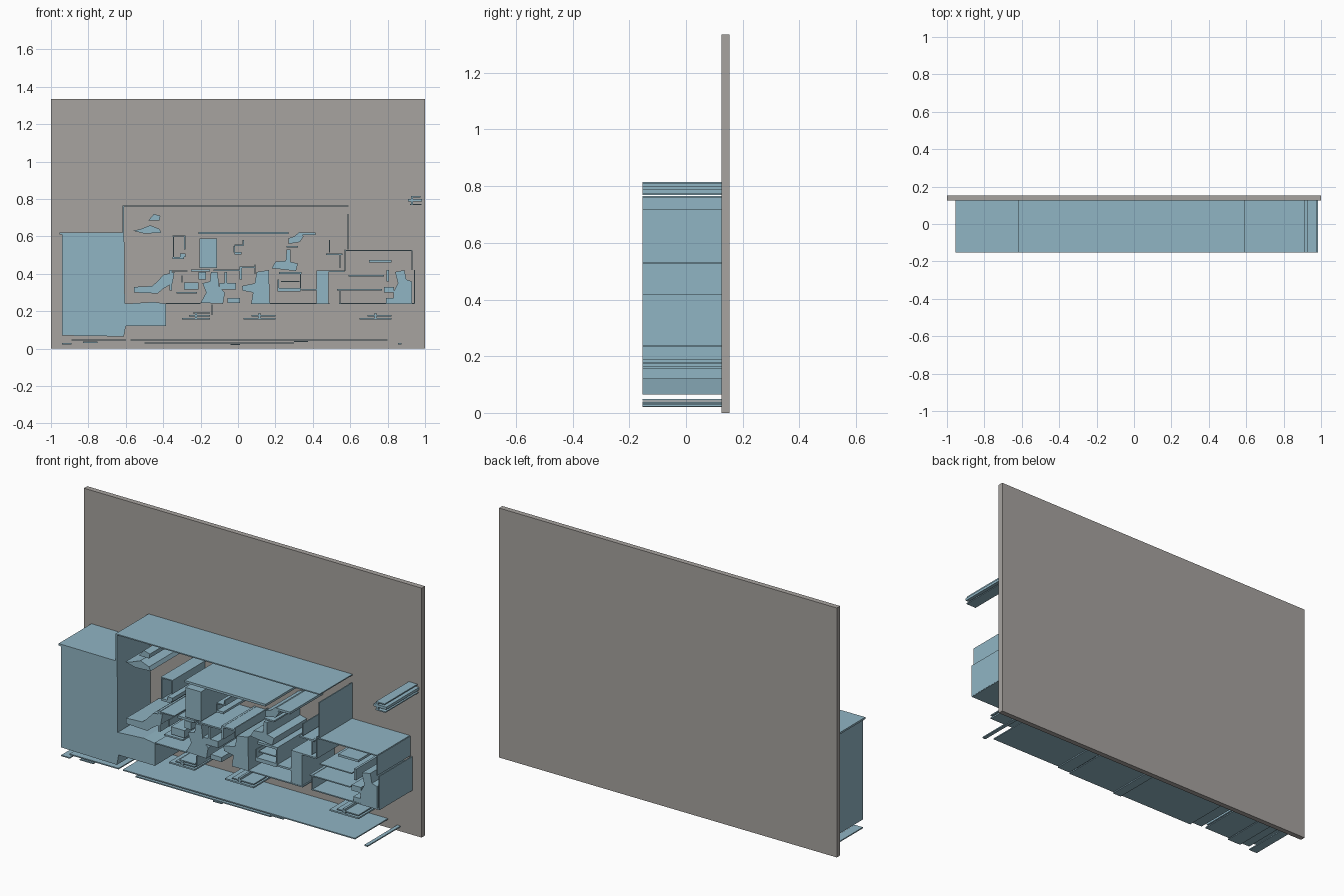
import bpy
import bmesh
from mathutils import Vector

if "Cube" in bpy.data.objects:
    bpy.data.objects.remove(bpy.data.objects["Cube"], do_unlink=True)

FRONT, WALL, BACK = -.153, .125, .153


def make_material(name, red, green, blue):
    material = bpy.data.materials.new(name)
    material.use_nodes = True
    colour = (red, green, blue, 1)
    material.diffuse_color = colour
    material.node_tree.nodes["Principled BSDF"].inputs["Base Color"].default_value = colour
    return material


warm_grey = make_material("warm_grey", .39, .37, .35)
pale_blue = make_material("pale_blue", .28, .46, .55)


def extrude(name, outline, near=FRONT, far=WALL, material=pale_blue):
    """Extrude a closed front outline of (x, z) points from near to far."""
    mesh = bpy.data.meshes.new(name)
    bm = bmesh.new()
    face = bm.faces.new([bm.verts.new((x, near, z)) for x, z in outline])
    moved = bmesh.ops.extrude_face_region(bm, geom=[face])["geom"]
    corners = [item for item in moved if isinstance(item, bmesh.types.BMVert)]
    bmesh.ops.translate(bm, vec=Vector((0, far - near, 0)), verts=corners)
    bmesh.ops.recalc_face_normals(bm, faces=bm.faces)
    bm.to_mesh(mesh)
    bm.free()
    mesh.materials.append(material)
    part = bpy.data.objects.new(name, mesh)
    bpy.context.collection.objects.link(part)
    return part


def block(name, left, right, low, high, **options):
    """Extrude a rectangle."""
    return extrude(name, [(left, low), (right, low), (right, high), (left, high)], **options)


def shelf(name, left, right, height, thick=.006):
    """Thin horizontal sheet."""
    return block(name, left, right, height - thick / 2, height + thick / 2)


def fin(name, across, low, high, thick=.006):
    """Thin upright sheet."""
    return block(name, across - thick / 2, across + thick / 2, low, high)


# Backing board
block("backing_board", -1, 1, 0, 1.335, near=WALL, far=BACK, material=warm_grey)

# Large block with its step, and the tall shell around the middle
extrude("large_left_block", [
    (-.94, .07), (-.61, .065), (-.6, .12), (-.385, .12), (-.385, .24),
    (-.45, .25), (-.605, .24), (-.61, .76), (-.617, .76), (-.617, .62),
    (-.955, .622), (-.955, .612), (-.942, .61)])
shelf("shell_roof", -.617, .59, .762)
fin("shell_right_wall", .588, .53, .72)
shelf("right_box_roof", .575, .93, .525)
fin("right_box_upper_wall", .93, .42, .525)
fin("right_box_lower_wall", .943, .24, .42)
shelf("right_box_floor", .54, .945, .241)
shelf("shell_floor_left", -.385, -.2, .241)
shelf("shell_floor_right", .17, .49, .241)

# Upper shelf and hanging pieces
shelf("upper_shelf_left", -.21, .27, .618, thick=.012)
shelf("upper_shelf_right", .33, .415, .615, thick=.012)
extrude("upper_shelf_bracket", [
    (.27, .56), (.33, .57), (.35, .6), (.33, .625), (.3, .6), (.27, .59)])
extrude("upper_flap_small", [(-.48, .685), (-.42, .685), (-.415, .71), (-.45, .72)])
extrude("upper_flap_large", [
    (-.56, .63), (-.5, .615), (-.41, .62), (-.42, .64), (-.47, .66), (-.52, .64)])

# Left pair of posts
fin("left_post_outer", -.345, .48, .6)
fin("left_post_inner", -.285, .53, .6)
shelf("left_post_cap", -.35, -.28, .602)
shelf("left_post_foot", -.35, -.29, .485, thick=.012)
block("left_post_knob", -.31, -.28, .49, .51)

# Central panel and its sills
block("central_panel", -.205, -.112, .43, .588)
shelf("central_panel_sill_left", -.25, -.15, .418, thick=.012)
shelf("central_panel_sill_right", -.13, .01, .42, thick=.008)

# Small hook right of the panel
fin("hook_stem", -.02, .515, .55)
shelf("hook_upper_arm", -.02, .03, .553)
shelf("hook_lower_arm", -.02, .02, .51, thick=.012)
fin("hook_tip", .028, .553, .58)

# Wedge seat and bracket in the upper right
extrude("wedge_seat", [
    (.18, .43), (.31, .415), (.32, .455), (.28, .465),
    (.28, .53), (.26, .53), (.255, .47), (.2, .465)])
shelf("wedge_shelf", .26, .32, .545, thick=.008)
fin("bracket_stem", .49, .515, .58)
shelf("bracket_arm", .47, .56, .505, thick=.008)
fin("bracket_back", .545, .43, .51)
shelf("bracket_foot", .42, .57, .415, thick=.008)
fin("bracket_brace", .572, .415, .53)

# Left lower group
extrude("left_ramp", [
    (-.555, .3), (-.43, .295), (-.4, .32), (-.35, .35), (-.34, .41),
    (-.4, .395), (-.43, .36), (-.46, .335), (-.555, .33)])
fin("left_lower_post", -.36, .31, .42, thick=.012)
shelf("left_lower_sill", -.37, -.27, .415)
block("left_lower_hinge", -.29, -.21, .315, .355)
shelf("left_lower_ledge", -.33, -.22, .3, thick=.008)
fin("left_lower_edge", -.3, .355, .39)

# Central lower group
extrude("centre_left_body", [
    (-.2, .245), (-.08, .24), (-.07, .3), (-.1, .33), (-.11, .41),
    (-.145, .41), (-.15, .36), (-.19, .35), (-.17, .3)])
block("centre_left_arm", -.1, -.01, .315, .35)
fin("centre_left_strut", -.065, .35, .41, thick=.012)
block("centre_left_step", -.21, -.17, .37, .41)
block("centre_link", -.055, .01, .245, .27)
extrude("centre_column", [
    (.07, .24), (.17, .24), (.165, .42), (.1, .41),
    (.09, .35), (.02, .335), (.025, .31), (.08, .3)])
fin("centre_column_tab", .015, .37, .44, thick=.012)
shelf("centre_column_lip", .015, .09, .435, thick=.008)
fin("centre_column_hook", .09, .4, .45)

# Open frame in the right lower middle
shelf("open_frame_top", .22, .34, .405, thick=.012)
block("open_frame_bottom", .21, .335, .305, .325)
fin("open_frame_left", .215, .31, .37)
fin("open_frame_right", .335, .31, .41)
shelf("open_frame_middle", .23, .33, .36)

# Right lower column and end block
block("right_column", .42, .485, .245, .415)
shelf("right_column_ledge", .34, .42, .315, thick=.01)
extrude("end_block", [
    (.835, .24), (.93, .24), (.93, .36), (.9, .37),
    (.89, .42), (.84, .41), (.855, .35), (.83, .3)])
block("end_block_foot", .79, .84, .245, .27)
block("end_block_arm", .78, .835, .3, .33)
shelf("end_upper_bar", .7, .82, .467, thick=.012)
shelf("end_middle_bar", .59, .78, .39)
shelf("end_lower_bar", .53, .77, .315)
fin("end_left_post", .545, .24, .32)
fin("end_middle_post", .8, .36, .42, thick=.012)

# Three groups of small rails below the floor
for label, start, size in (("left", -.3, .15), ("middle", .03, .17), ("right", .65, .17)):
    middle = start + size / 2
    shelf(label + "_rail_bottom", start, start + size, .16, thick=.008)
    shelf(label + "_rail_top", start + size / 4, start + size, .176)
    fin(label + "_rail_upright", middle, .16, .19, thick=.012)
fin("left_rail_mast", -.14, .18, .235)
shelf("left_rail_cap", -.24, -.15, .19)

# Ground sheets and slivers
shelf("ground_sheet_upper", -.575, .8, .046)
shelf("ground_sheet_lower", -.5, .3, .031)
shelf("ground_sheet_left", -.89, -.6, .046)
shelf("ground_sheet_left_lower", -.83, -.75, .034)
shelf("ground_sheet_corner", -.94, -.89, .026)
shelf("ground_sheet_tail", .3, .375, .038)
shelf("ground_sliver_middle", -.04, .01, .023)
shelf("ground_sliver_right", .855, .875, .026)

# Small detached fitting at the upper right
shelf("fitting_cap", .925, .975, .812)
block("fitting_body", .91, .985, .786, .8)
shelf("fitting_foot", .92, .98, .771)
fin("fitting_stem", .93, .77, .815, thick=.012)
